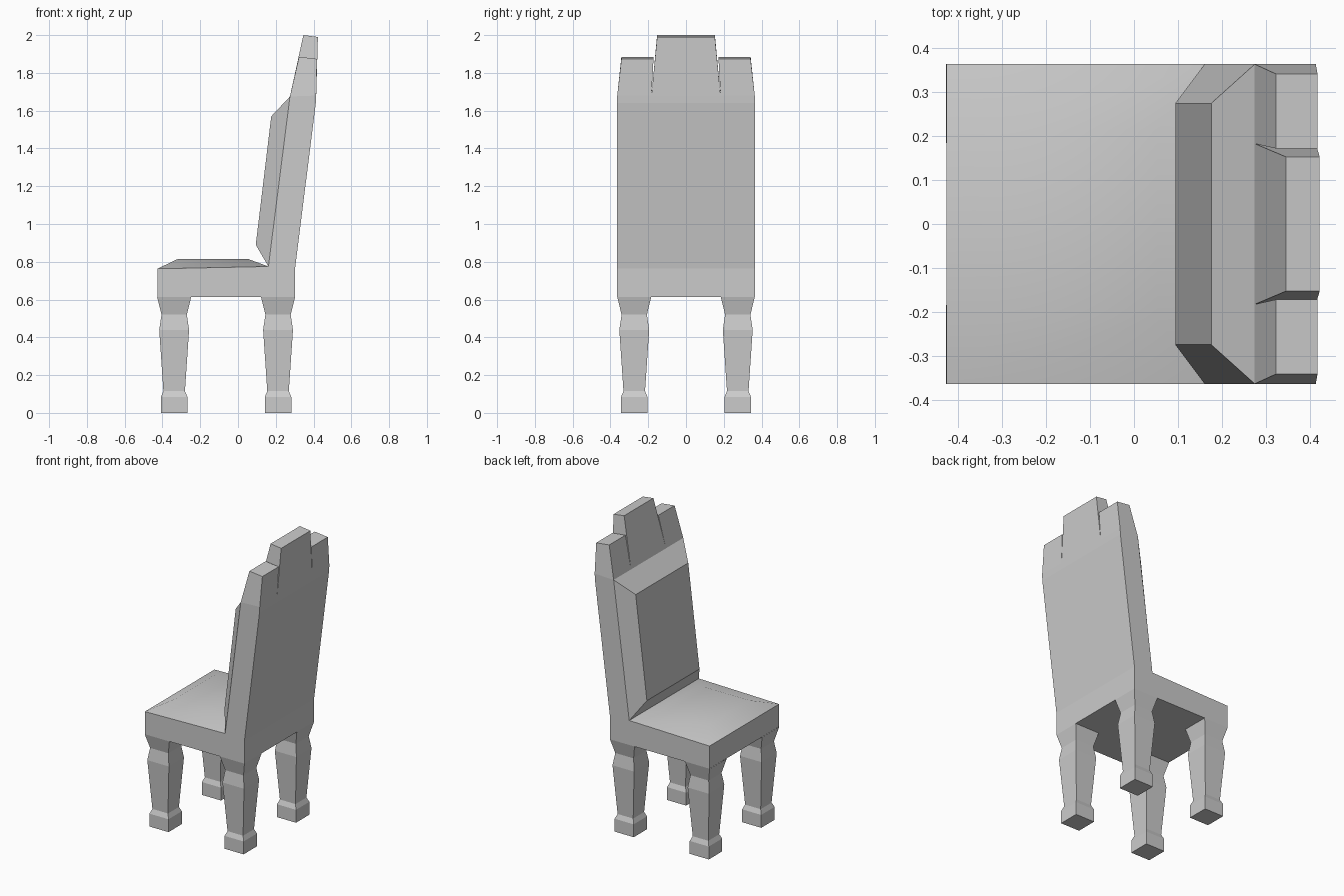
import bpy, bmesh, math

if "Cube" in bpy.data.objects:
    bpy.data.objects.remove(bpy.data.objects["Cube"])

W = 0.364  # half width of the chair along y


def make(name, verts, faces, smooth=False):
    me = bpy.data.meshes.new(name)
    bm = bmesh.new()
    vs = [bm.verts.new(v) for v in verts]
    for f in faces:
        bm.faces.new([vs[i] for i in f])
    bmesh.ops.recalc_face_normals(bm, faces=bm.faces)
    bm.to_mesh(me)
    bm.free()
    ob = bpy.data.objects.new(name, me)
    bpy.context.collection.objects.link(ob)
    if smooth:
        bpy.ops.object.select_all(action='DESELECT')
        ob.select_set(True)
        bpy.context.view_layer.objects.active = ob
        bpy.ops.object.shade_smooth_by_angle(angle=math.radians(35))
    return ob


def loft(name, rings, bottom=False, top=False, smooth=False):
    """Skin a stack of four-point rings, with optional end caps."""
    verts = [p for r in rings for p in r]
    faces = []
    for k in range(len(rings) - 1):
        a, b = 4 * k, 4 * k + 4
        for i in range(4):
            j = (i + 1) % 4
            faces.append((a + i, a + j, b + j, b + i))
    if bottom:
        faces.append((0, 1, 2, 3))
    if top:
        n = len(verts)
        faces.append((n - 4, n - 3, n - 2, n - 1))
    return make(name, verts, faces, smooth)


def ring(front, back, y0, y1):
    """Four points from a front (x, z), a back (x, z) and a y range."""
    return [(front[0], y0, front[1]), (back[0], y0, back[1]),
            (back[0], y1, back[1]), (front[0], y1, front[1])]


# Seat frame and back as one extruded side profile, open under the cushions and crest
profile = [(-0.427, 0.613), (0.302, 0.613), (0.302, 0.765), (0.412, 1.64),
           (0.414, 1.68), (0.275, 1.675), (0.161, 0.775), (-0.427, 0.763)]
n = len(profile)
verts = [(x, y, z) for y in (-W, W) for x, z in profile]
faces = [tuple(range(n)), tuple(range(n, 2 * n))]
faces += [(i, (i + 1) % n, (i + 1) % n + n, i + n) for i in range(n) if i not in (4, 5, 6)]
make("seat_and_back_frame", verts, faces)

# Seat cushion and back cushion, both bevelled from the frame edges
loft("seat_cushion", [ring((-0.427, 0.763), (0.161, 0.775), -W, W),
                      ring((-0.318, 0.815), (0.053, 0.815), -0.214, 0.214)],
     top=True, smooth=True)
loft("back_cushion", [ring((0.161, 0.775), (0.275, 1.675), -W, W),
                      ring((0.094, 0.89), (0.176, 1.57), -0.275, 0.275)],
     top=True)

# Crest: tall centre panel and two lower side panels split by narrow notches
foot = ((0.275, 1.675), (0.414, 1.68))
loft("crest_centre", [ring(*foot, -0.183, 0.183),
                      ring((0.346, 2.0), (0.423, 1.99), -0.153, 0.153)], top=True)
for side, s in (("left", 1), ("right", -1)):
    loft("crest_" + side, [ring(*foot, s * 0.183, s * W),
                           ring((0.323, 1.885), (0.418, 1.874), s * 0.172, s * 0.342)],
         top=True)

# Square turned legs: (height, half width)
leg = [(0, 0.07), (0.085, 0.07), (0.115, 0.057), (0.44, 0.079), (0.52, 0.067), (0.613, 0.09)]
for end, cx in (("front", -0.338), ("rear", 0.212)):
    for side, cy in (("left", 0.274), ("right", -0.274)):
        loft(f"{end}_leg_{side}",
             [ring((cx - h, z), (cx + h, z), cy - h, cy + h) for z, h in leg], bottom=True)
